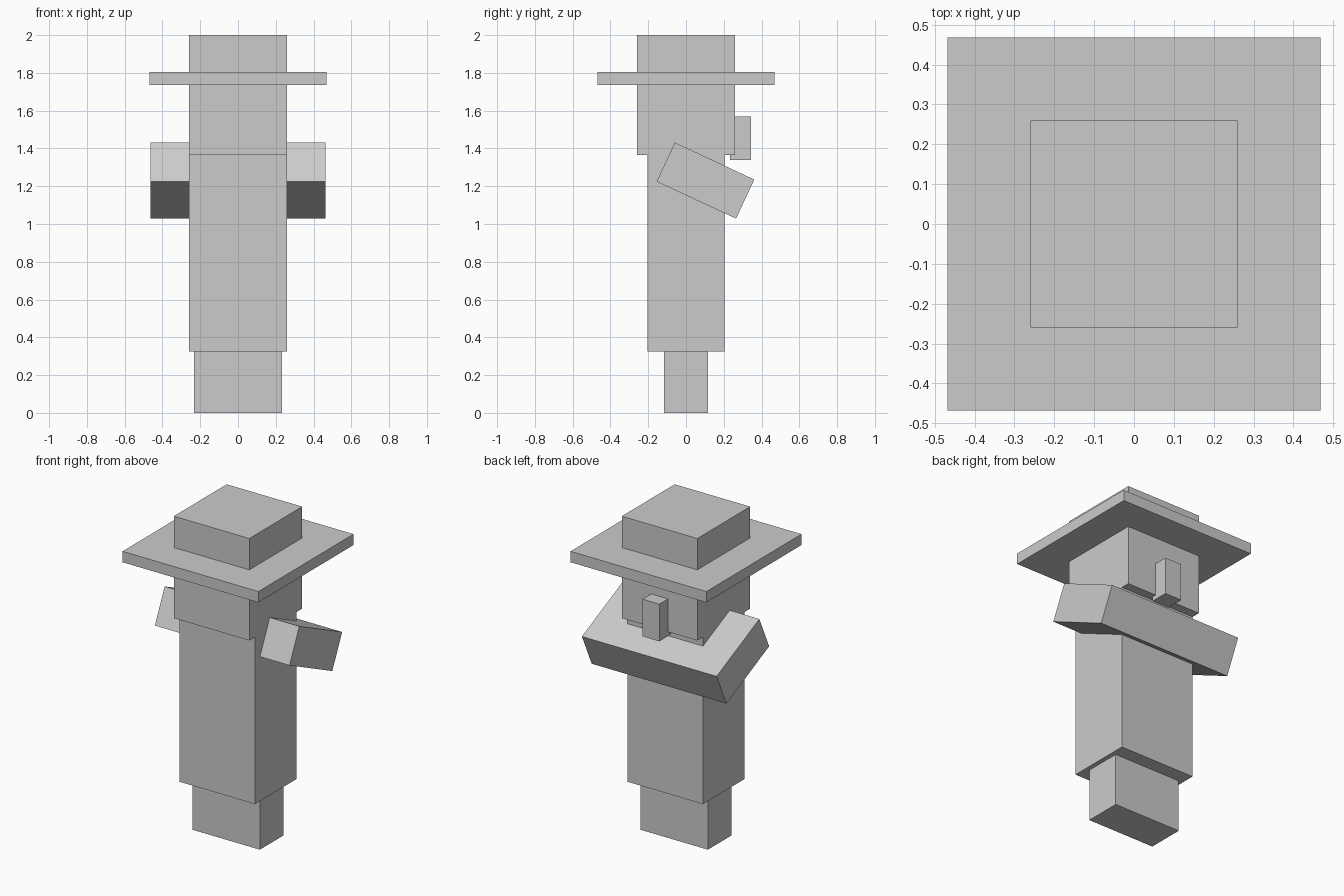
import bpy
import math
from mathutils import Matrix, Vector

if "Cube" in bpy.data.objects:
    bpy.data.objects.remove(bpy.data.objects["Cube"], do_unlink=True)

U = 0.058  # modelling unit that the block proportions follow

grey = bpy.data.materials.new("plain grey")
grey.use_nodes = True
colour = (0.6, 0.6, 0.6, 1)
grey.diffuse_color = colour
grey.node_tree.nodes["Principled BSDF"].inputs["Base Color"].default_value = colour


def block(name, x, y, z, frame=None):
    """Box given by its (min, max) range on each axis, optionally in a tilted frame."""
    spans = (x, y, z)
    centre = Vector([(a + b) / 2 for a, b in spans])
    size = Vector([b - a for a, b in spans])
    bpy.ops.mesh.primitive_cube_add(size=1)
    ob = bpy.context.object
    ob.name = ob.data.name = name
    ob.data.transform(Matrix.Translation(centre) @ Matrix.Diagonal(size).to_4x4())
    if frame:
        ob.matrix_world = frame
    ob.data.materials.append(grey)
    return ob


# Legs, one per side
for side, span in (("right", (-4 * U, 0)), ("left", (0, 4 * U))):
    block(side + "_leg", span, (-2 * U, 2 * U), (0, 0.6))

# Robe and head
block("robe", (-0.26, 0.26), (-0.204, 0.204), (0.325, 1.40))
block("head", (-0.26, 0.26), (-0.26, 0.26), (1.365, 2.0))

# Square hat brim and nose
block("hat_brim", (-0.468, 0.468), (-0.468, 0.468), (1.737, 1.805))
block("nose", (-U, U), (4 * U, 0.345), (1.338, 1.57))

# Tilted arms joined by a forearm bar across the nose side
tilt = Matrix.Translation((0, 0.103, 1.23)) @ Matrix.Rotation(math.radians(-25), 4, "X")
thick = (-2 * U + 0.002, 2 * U - 0.002)
for side, span in (("right", (-8 * U, -4 * U)), ("left", (4 * U, 8 * U))):
    block(side + "_arm", span, (-4 * U, 4 * U), thick, tilt)
block("crossed_forearms", (-4 * U, 4 * U), (0, 4 * U), thick, tilt)
